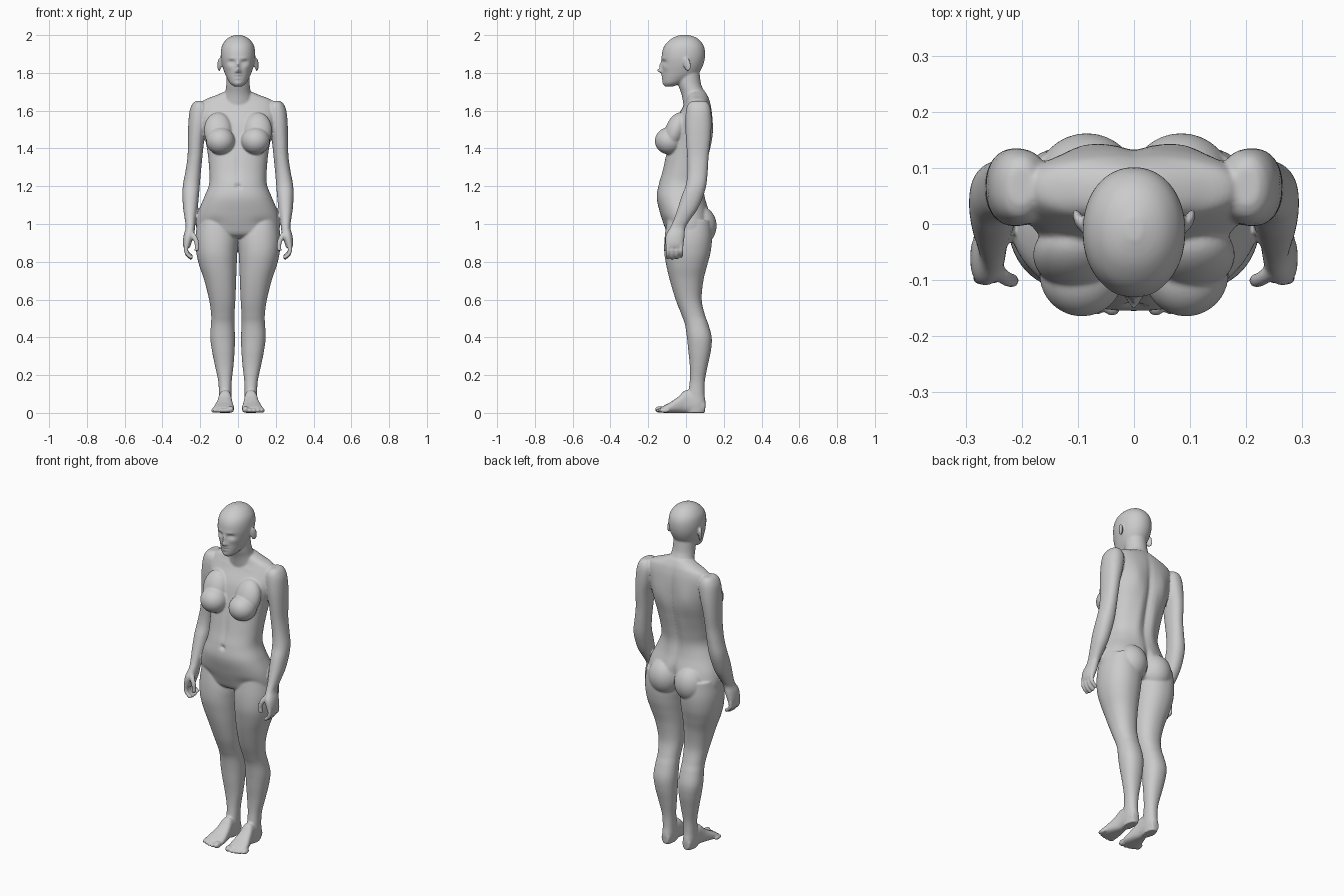
import bpy, bmesh, math
from mathutils import Vector, Matrix

bm = bmesh.new()
SEG = 56


def spline(keys, steps):
    """Smooth interpolation through tuples of numbers."""
    out = []
    for i in range(len(keys) - 1):
        a, b = keys[max(i - 1, 0)], keys[i]
        c, d = keys[i + 1], keys[min(i + 2, len(keys) - 1)]
        for s in range(steps):
            t = s / steps
            out.append([0.5 * (2 * q + (r - p) * t + (2 * p - 5 * q + 4 * r - w) * t * t
                               + (3 * q - p - 3 * r + w) * t ** 3)
                        for p, q, r, w in zip(a, b, c, d)])
    return out + [list(keys[-1])]


def skin(rings, mirror=False):
    """Closed tube through rings of points, optionally on both sides."""
    made = []
    for sx in ((1, -1) if mirror else (1,)):
        rows = [[bm.verts.new((sx * p[0], p[1], p[2])) for p in r] for r in rings]
        for a, b in zip(rows, rows[1:]):
            n = len(a)
            for i in range(n):
                bm.faces.new((a[i], a[(i + 1) % n], b[(i + 1) % n], b[i]))
        bm.faces.new(rows[0])
        bm.faces.new(rows[-1])
        made += [v for r in rows for v in r]
    return made


def loft(keys, n=2.2, axis='Z', mirror=False, steps=6):
    """Keys: (level, x min, x max, other min, other max), level along the axis."""
    rings = []
    for lv, x0, x1, o0, o1 in spline(keys, steps):
        ring = []
        for i in range(SEG):
            t = 2 * math.pi * i / SEG
            c, s = (math.copysign(abs(f) ** (2 / n), f) for f in (math.cos(t), math.sin(t)))
            x = (x0 + x1) / 2 + c * (x1 - x0) / 2
            o = (o0 + o1) / 2 + s * (o1 - o0) / 2
            ring.append((x, o, lv) if axis == 'Z' else (x, lv, o))
        rings.append(ring)
    return skin(rings, mirror)


def central(keys, **kw):
    """Loft symmetric about x = 0; keys: (z, half width, front y, back y)."""
    return loft([(z, -w, w, f, b) for z, w, f, b in keys], **kw)


def finger(path, radius):
    pts = [Vector(p) for p in spline(path, 5)]
    rings = []
    for i, p in enumerate(pts):
        d = pts[min(i + 1, len(pts) - 1)] - pts[max(i - 1, 0)]
        q = d.to_track_quat('Z', 'Y')
        r = radius * (1 - 0.2 * i / len(pts))
        rings.append([p + q @ Vector((r * math.cos(a * math.pi / 6), r * math.sin(a * math.pi / 6), 0))
                      for a in range(12)])
    skin(rings, True)


def blob(loc, size, tilt=0, turn=0):
    """Mirrored pair of ellipsoids."""
    m = (Matrix.Translation(loc) @ Matrix.Rotation(turn, 4, 'Z') @ Matrix.Rotation(tilt, 4, 'X')
         @ Matrix.Diagonal((*size, 1)))
    for sx in (1, -1):
        bmesh.ops.create_uvsphere(bm, u_segments=32, v_segments=20, radius=1,
                                  matrix=Matrix.Diagonal((sx, 1, 1, 1)) @ m)


def sculpt(verts, side, bumps):
    """Push the front (-1) or back (1) in y; bumps: (x, z, x size, z size, dy)."""
    for v in verts:
        w = min(1, max(0, side * v.co.y / 0.04))
        x, z = v.co.x, v.co.z
        for bx, bz, sx, sz, dy in bumps:
            for s in ((1, -1) if bx else (1,)):
                v.co.y += w * dy * math.exp(-((x - s * bx) / sx) ** 2 - ((z - bz) / sz) ** 2)


# torso
torso = central([
    (1.705, .06, .01, .10), (1.68, .12, .005, .115), (1.655, .178, .0, .125),
    (1.61, .20, -.022, .135), (1.54, .195, -.06, .14), (1.45, .174, -.085, .138),
    (1.37, .160, -.105, .122), (1.28, .152, -.125, .10), (1.21, .153, -.145, .09),
    (1.14, .18, -.155, .10), (1.06, .212, -.138, .125), (.99, .222, -.115, .135),
    (.945, .205, -.095, .12), (.925, .13, -.06, .09)], n=2.3, steps=8)
sculpt(torso, 1, [(0, 1.38, .022, .22, -.016), (.09, 1.5, .045, .08, .009),
                  (.05, 1.25, .03, .12, .006), (0, .99, .02, .08, -.03)])
sculpt(torso, -1, [(0, 1.20, .009, .01, .014), (0, 1.3, .012, .09, .005),
                   (.09, 1.632, .05, .008, -.006), (.13, 1.0, .05, .03, .008)])

# breasts and buttocks
blob((.093, -.088, 1.44), (.076, .077, .072))
blob((.105, -.055, 1.495), (.075, .055, .10), tilt=-.35)
blob((.084, .072, .99), (.092, .09, .105))

# neck
central([(1.62, .09, -.012, .12), (1.67, .076, -.02, .112), (1.70, .067, -.028, .098),
         (1.74, .062, -.042, .08), (1.80, .06, -.05, .072)], n=2)

# head with face
head = central([
    (1.727, .018, -.108, -.07), (1.745, .042, -.12, -.02), (1.775, .06, -.124, .035),
    (1.80, .071, -.125, .068), (1.84, .084, -.127, .09), (1.88, .091, -.129, .10),
    (1.92, .090, -.124, .10), (1.95, .082, -.110, .09), (1.975, .064, -.085, .07),
    (1.99, .043, -.06, .047), (2.001, .014, -.028, .012)], n=2.1, steps=10)
sculpt(head, -1, [
    (0, 1.812, .010, .012, -.025), (0, 1.838, .008, .022, -.016), (.012, 1.806, .007, .007, -.010),
    (.034, 1.856, .017, .011, .014), (.034, 1.853, .010, .006, -.007), (.03, 1.877, .02, .007, -.004),
    (0, 1.787, .018, .005, -.009), (0, 1.772, .016, .005, -.008), (0, 1.78, .02, .003, .005),
    (0, 1.742, .016, .012, -.006), (.048, 1.83, .016, .016, -.004)])

# ears
blob((.098, .006, 1.845), (.009, .021, .037), tilt=.2, turn=-.4)

# legs
loft([(1.02, .03, .212, -.10, .13), (.93, .003, .225, -.113, .138), (.85, .004, .221, -.115, .13),
      (.78, .007, .205, -.104, .112), (.70, .010, .178, -.085, .092), (.60, .014, .153, -.055, .083),
      (.52, .019, .142, -.024, .10), (.47, .019, .143, -.006, .118), (.40, .016, .147, .005, .136),
      (.33, .018, .138, .012, .132), (.25, .024, .122, .02, .115), (.17, .033, .105, .02, .10),
      (.10, .035, .101, .01, .098), (.05, .035, .101, .0, .104), (.0, .040, .096, .0, .10)],
     mirror=True)

# feet and toes
loft([(.10, .045, .092, .006, .06), (.06, .036, .10, 0, .10), (0, .034, .103, 0, .12),
      (-.04, .028, .113, 0, .086), (-.08, .022, .126, 0, .058), (-.11, .02, .132, 0, .042),
      (-.132, .024, .124, .002, .03)], n=2.5, axis='Y', mirror=True)
for i in range(5):
    r = .018 if i == 0 else .0125
    blob((.039 + .0215 * i + (.004 if i else 0), -.137 + .0015 * i * i, r), (r, .028, r))

# arms and palms
loft([(1.652, .18, .222, .035, .10), (1.637, .165, .24, .012, .12), (1.60, .15, .256, .0, .132),
      (1.53, .16, .263, -.004, .135), (1.45, .178, .265, .0, .13), (1.36, .188, .267, .006, .12),
      (1.28, .196, .278, .008, .115), (1.21, .202, .291, .0, .108), (1.15, .207, .294, -.022, .092),
      (1.08, .214, .290, -.045, .062), (1.02, .224, .281, -.066, .02), (.98, .228, .277, -.085, -.003),
      (.94, .232, .288, -.107, -.007), (.90, .246, .292, -.109, -.012), (.875, .254, .288, -.104, -.018)],
     mirror=True)

# fingers and thumb
for i in range(4):
    y = -.096 + .0235 * i
    d = (.004, 0, .002, .01)[i]
    finger([(.271, y, .90), (.276, y, .865), (.266, y, .835 + d), (.242, y, .816 + d)], .0125)
finger([(.25, -.08, .955), (.228, -.097, .925), (.217, -.101, .89), (.220, -.10, .858)], .0145)

# one continuous body: fuse the parts and relax the joins
bmesh.ops.recalc_face_normals(bm, faces=bm.faces)
mesh = bpy.data.meshes.new("body")
bm.to_mesh(mesh)
bm.free()
body = bpy.data.objects.new("body", mesh)
bpy.context.collection.objects.link(body)
fuse = body.modifiers.new("fuse", 'REMESH')
fuse.mode = 'VOXEL'
fuse.voxel_size = .005
fuse.use_smooth_shade = True
relax = body.modifiers.new("relax", 'SMOOTH')
relax.factor = .5
relax.iterations = 7
